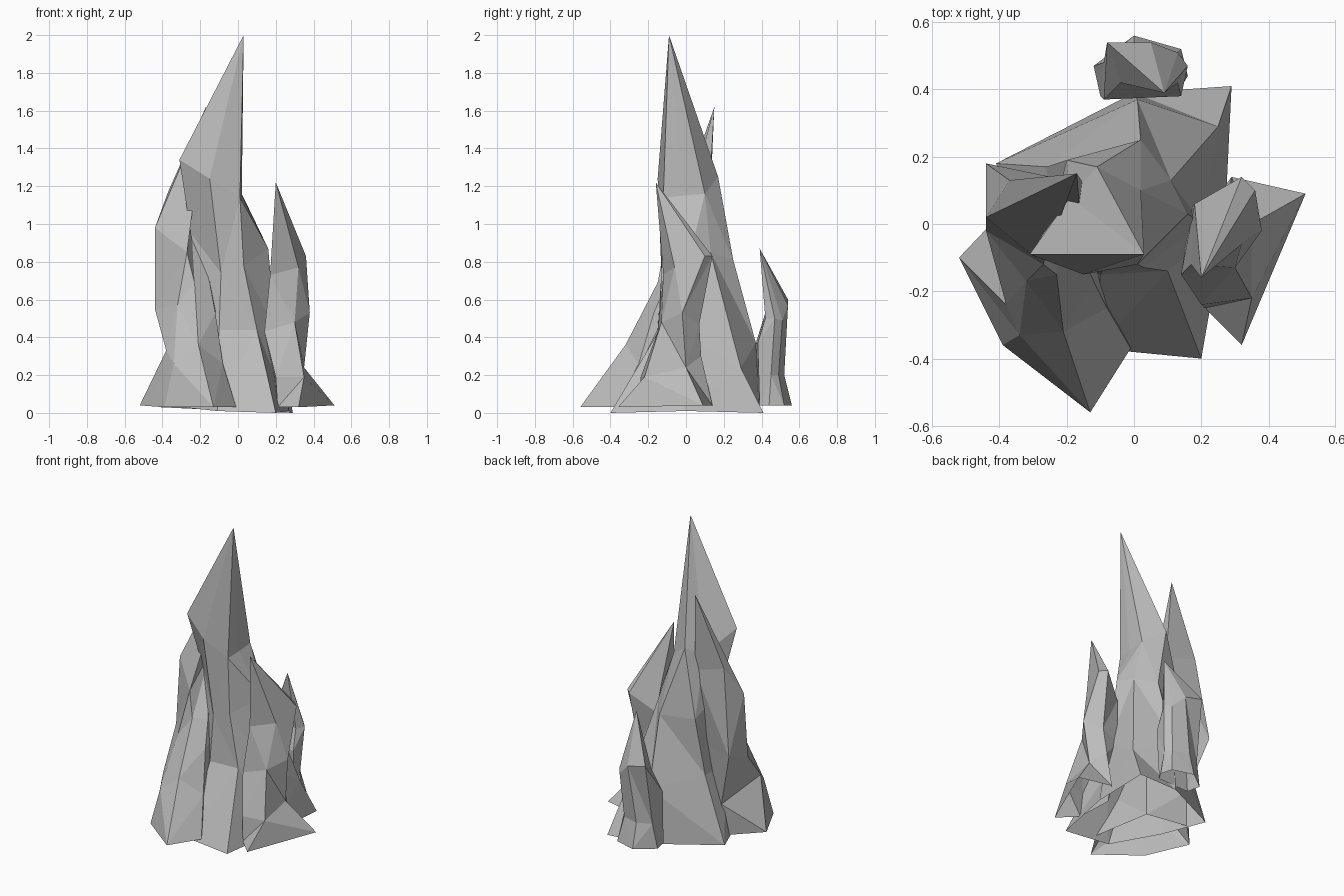
import bpy
import bmesh
from mathutils import Vector

# Remove the default cube only
default_cube = bpy.data.objects.get("Cube")
if default_cube:
    bpy.data.objects.remove(default_cube, do_unlink=True)

CENTIMETRES = 0.01


def make_material(name, colour):
    material = bpy.data.materials.new(name)
    material.use_nodes = True
    material.diffuse_color = colour
    shader = next(node for node in material.node_tree.nodes
                  if node.type == "BSDF_PRINCIPLED")
    shader.inputs["Base Color"].default_value = colour
    shader.inputs["Roughness"].default_value = 0.9
    return material


stone = make_material("stone grey", (0.5, 0.5, 0.5, 1))


def make_spire(name, apex, **ridges):
    """Loft a hollow faceted spire through its ridge lines, listed
    counter-clockwise from above, each running from the ground up, and
    close it at the apex. The underside stays open."""
    bm = bmesh.new()
    columns = [[bm.verts.new(Vector(point) * CENTIMETRES) for point in ridge]
               for ridge in ridges.values()]
    tip = bm.verts.new(Vector(apex) * CENTIMETRES)
    neighbours = columns[1:] + columns[:1]
    for column, following in zip(columns, neighbours):
        for level in range(len(column) - 1):
            bm.faces.new((column[level], following[level],
                          following[level + 1], column[level + 1]))
        bm.faces.new((column[-1], following[-1], tip))
    bmesh.ops.triangulate(bm, faces=bm.faces[:])

    mesh = bpy.data.meshes.new(name)
    bm.to_mesh(mesh)
    bm.free()
    mesh.materials.append(stone)
    spire = bpy.data.objects.new(name, mesh)
    bpy.context.scene.collection.objects.link(spire)
    return spire


# Tall central spire with an overhanging shoulder
make_spire(
    "main_spire", apex=(3, -9, 200),
    front_right_ridge=[(20, -40, 0), (10, -14, 44), (3, -13, 78), (1, -12, 114)],
    right_ridge=[(27, 0, 1), (20, 0, 43), (16, 3, 87), (2, -2, 115)],
    back_right_ridge=[(29, 41, 0), (25, 29, 24), (11, 13, 85), (2, 10, 116)],
    back_ridge=[(0, 39, 1), (1, 37, 37), (2, 25, 81), (-11, 17, 125)],
    back_left_ridge=[(-41, 18, 3), (-26, 17, 45), (-20, 19, 81), (-19, 8, 120)],
    shoulder_ridge=[(-30, -10, 3), (-25, -5, 44), (-25, 0, 95), (-31, -9, 134)],
    front_left_ridge=[(-11, -37, 1), (-10, -15, 44), (-9, -13, 74), (-15, -15, 124)],
)

# Broad spire with a spreading foot, beside the main one on the -x side
make_spire(
    "broad_spire", apex=(-17, 15, 162),
    front_ridge=[(-13, -56, 3), (-21, -32, 36), (-23, -15, 69), (-25, 7, 104)],
    inner_front_ridge=[(-1, -37, 3), (-8, -25, 26), (-12, -17, 53), (-15, -10, 69)],
    inner_back_ridge=[(-10, 0, 5), (-10, 0, 30), (-12, 5, 60), (-15, 12, 110)],
    back_ridge=[(-36, 6, 4), (-33, 10, 25), (-44, 18, 62), (-37, 13, 117)],
    outer_ridge=[(-52, -10, 4), (-38, -24, 33), (-44, -2, 55), (-44, 2, 98)],
    outer_front_ridge=[(-39, -36, 3), (-34, -33, 26), (-32, -17, 57), (-27, -12, 85)],
)

# Shorter spire on the +x side
make_spire(
    "side_spire", apex=(20, -16, 122),
    front_ridge=[(21, -25, 3), (20, -24, 19), (14, -15, 43), (17, -12, 73)],
    outer_front_ridge=[(32, -36, 3), (35, -22, 19), (30, -13, 48), (32, -6, 77)],
    outer_ridge=[(51, 9, 4), (35, 0, 24), (38, -2, 53), (36, 10, 83)],
    back_ridge=[(29, 14, 4), (28, 8, 30), (30, 7, 47), (32, 14, 83)],
    inner_ridge=[(20, 0, 3), (19, 0, 20), (17, 5, 42), (18, 6, 71)],
)

# Small spire standing behind
make_spire(
    "rear_spire", apex=(9, 39, 87),
    front_left_ridge=[(-10, 38, 4), (-9, 37, 37), (-4, 42, 53)],
    front_right_ridge=[(13, 39, 4), (14, 38, 37), (13, 42, 50)],
    right_ridge=[(16, 44, 4), (14, 45, 20), (16, 47, 50)],
    back_right_ridge=[(14, 52, 4), (11, 49, 20), (13, 51, 49)],
    back_ridge=[(0, 56, 4), (0, 52, 20), (5, 54, 57)],
    left_ridge=[(-12, 47, 4), (-9, 48, 20), (-8, 54, 60)],
)
